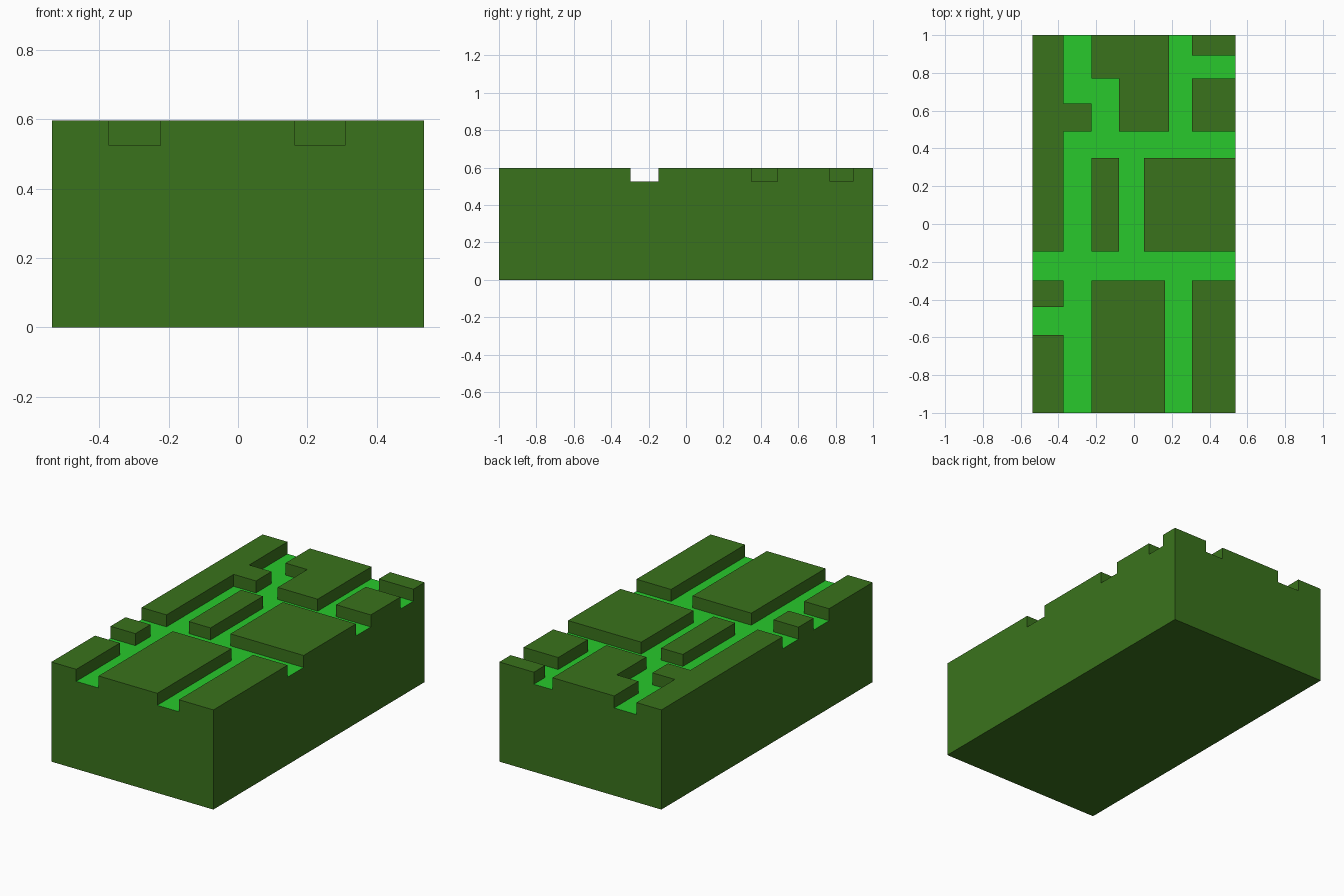
import bpy, bmesh

if "Cube" in bpy.data.objects:
    bpy.data.objects.remove(bpy.data.objects["Cube"])

# Key levels and outline
HX, FLOOR, TOP = 0.537, 0.525, 0.597

# Raised plots between the channels: x0, x1, y0, y1
PLOTS = [
    (-HX, -0.372, -0.146, 1), (-0.372, -0.224, 0.49, 0.637),        # long left plot with tab
    (-0.224, 0.185, 0.77, 1), (-0.08, 0.185, 0.49, 0.77),           # stepped back plot
    (0.308, HX, 0.893, 1), (0.308, HX, 0.49, 0.77),                 # back right pair
    (-0.224, -0.08, -0.146, 0.35), (0.052, HX, -0.146, 0.35),       # centre plots
    (-HX, -0.372, -0.44, -0.298), (-HX, -0.372, -1, -0.587),        # front left pair
    (-0.224, 0.165, -1, -0.298), (0.308, HX, -1, -0.298),           # front plots
]


def material(name, color):
    m = bpy.data.materials.new(name)
    m.diffuse_color = (*color, 1)
    m.use_nodes = True
    m.node_tree.nodes["Principled BSDF"].inputs["Base Color"].default_value = m.diffuse_color
    return m


# Cell lines from the plot edges
xs = sorted({v for p in PLOTS for v in p[:2]})
ys = sorted({v for p in PLOTS for v in p[2:]})
zs = [0, FLOOR, TOP]


def solid(i, j, k):
    if not (0 <= i < len(xs) - 1 and 0 <= j < len(ys) - 1 and 0 <= k < 2):
        return False
    if k == 0:
        return True
    cx, cy = (xs[i] + xs[i + 1]) / 2, (ys[j] + ys[j + 1]) / 2
    return any(a < cx < b and c < cy < d for a, b, c, d in PLOTS)


bm = bmesh.new()


def emit(cell, axis, side):
    """Add the outer face of a cell on one side of an axis."""
    u, v = (axis + 1) % 3, (axis + 2) % 3
    verts = []
    for a, b in ((0, 0), (1, 0), (1, 1), (0, 1)):
        n = list(cell)
        n[axis] += side
        n[u] += a
        n[v] += b
        verts.append(bm.verts.new((xs[n[0]], ys[n[1]], zs[n[2]])))
    face = bm.faces.new(verts if side else verts[::-1])
    # Channel floors are the bright faces
    face.material_index = int(axis == 2 and side == 1 and cell[2] == 0)


# Skin of the slab and plots
for i in range(len(xs) - 1):
    for j in range(len(ys) - 1):
        for k in range(2):
            if solid(i, j, k):
                for axis in range(3):
                    for side in (0, 1):
                        near = [i, j, k]
                        near[axis] += 2 * side - 1
                        if not solid(*near):
                            emit((i, j, k), axis, side)

# Weld and merge coplanar faces
bmesh.ops.remove_doubles(bm, verts=bm.verts[:], dist=1e-5)
bmesh.ops.dissolve_limit(bm, angle_limit=0.01, verts=bm.verts[:],
                         edges=bm.edges[:], delimit={'MATERIAL'})

mesh = bpy.data.meshes.new("channelled_block")
bm.to_mesh(mesh)
bm.free()
mesh.materials.append(material("dark_green", (0.042, 0.171, 0.0116)))
mesh.materials.append(material("bright_green", (0.021, 0.584, 0.025)))
block = bpy.data.objects.new("channelled_block", mesh)
bpy.context.collection.objects.link(block)
